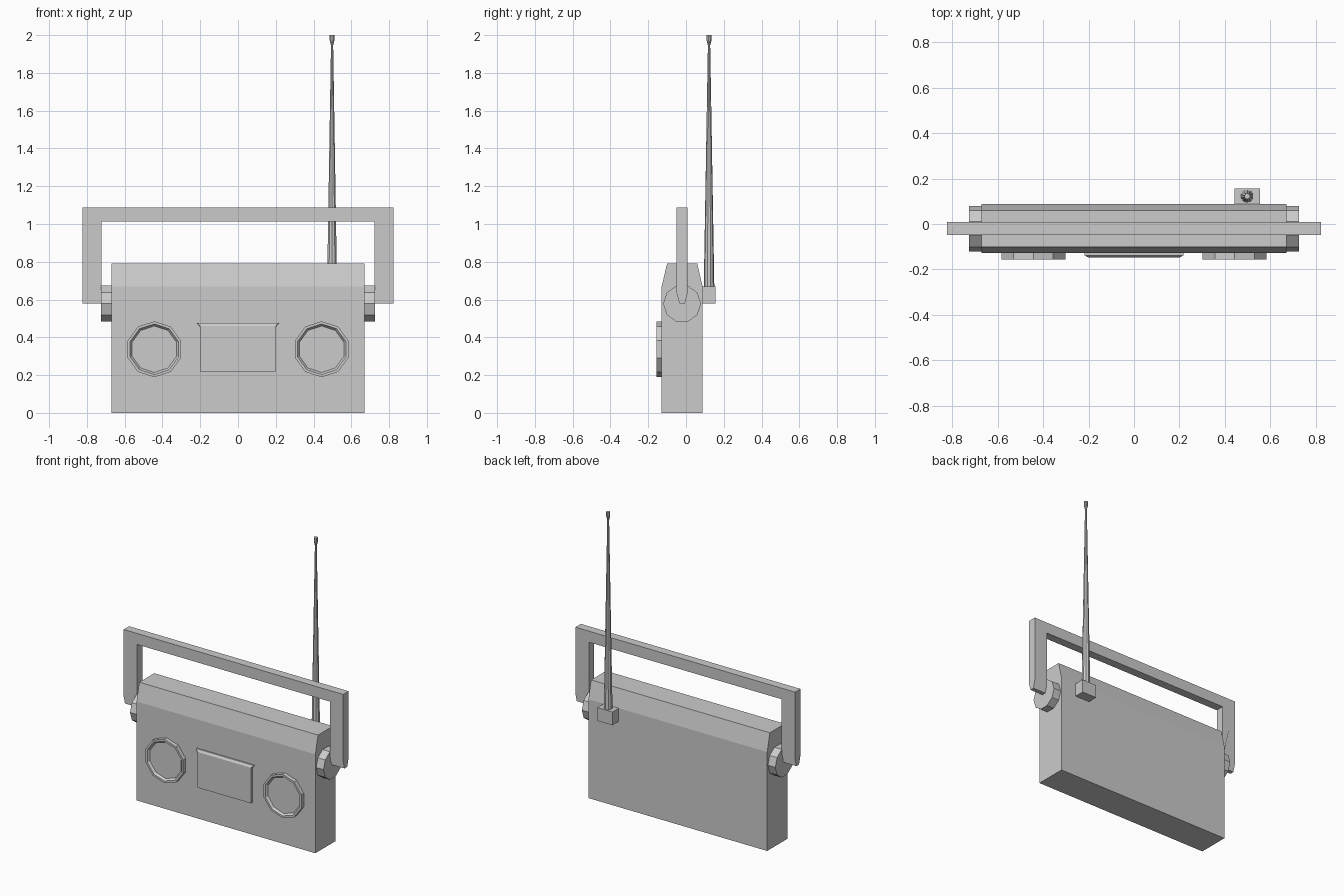
import bpy, bmesh
from math import pi, cos, sin
from mathutils import Matrix

if "Cube" in bpy.data.objects:
    bpy.data.objects.remove(bpy.data.objects["Cube"])

YC = -0.0205  # mid-depth of body, handle and pivots


def finish(name, bm, matrix=Matrix()):
    bmesh.ops.transform(bm, matrix=matrix, verts=bm.verts)
    bmesh.ops.recalc_face_normals(bm, faces=bm.faces)
    me = bpy.data.meshes.new(name)
    bm.to_mesh(me)
    bm.free()
    ob = bpy.data.objects.new(name, me)
    bpy.context.collection.objects.link(ob)
    return ob


def loft(loops):
    """Bridge equal-length point loops and cap both ends."""
    bm = bmesh.new()
    rings = [[bm.verts.new(p) for p in loop] for loop in loops]
    n = len(rings[0])
    for a, b in zip(rings, rings[1:]):
        for i in range(n):
            j = (i + 1) % n
            bm.faces.new((a[i], a[j], b[j], b[i]))
    bm.faces.new(rings[0][::-1])
    bm.faces.new(rings[-1])
    return bm


def turned(name, profile, n, loc, rot=Matrix()):
    """Revolve (radius, height) pairs with n sides; a vertex lies on local y."""
    loops = [[(r * cos(pi / 2 + 2 * pi * i / n), r * sin(pi / 2 + 2 * pi * i / n), h)
              for i in range(n)] for r, h in profile]
    return finish(name, loft(loops), Matrix.Translation(loc) @ rot)


def rect_xz(x_low, x_high, z0, z1, y):
    return [(-x_low, y, z0), (x_low, y, z0), (x_high, y, z1), (-x_high, y, z1)]


# Body: side profile with sloped shoulders
side = [(-0.108, 0), (0.108, 0), (0.108, 0.67), (0.08, 0.79), (-0.08, 0.79), (-0.108, 0.67)]
finish("body", loft([[(x, YC + y, z) for y, z in side] for x in (-0.67, 0.67)]))

# Carry handle: U shape with tapered leg ends
u = [(-0.823, 0.58), (-0.823, 1.087), (0.823, 1.087), (0.823, 0.58),
     (0.723, 0.58), (0.723, 1.012), (-0.723, 1.012), (-0.723, 0.58)]
bm = loft([[(x, YC + y, z) for x, z in u] for y in (-0.029, 0.029)])
bmesh.ops.bisect_plane(bm, geom=bm.verts[:] + bm.edges[:] + bm.faces[:],
                       plane_co=(0, 0, 0.635), plane_no=(0, 0, 1))
for v in bm.verts:
    if v.co.z < 0.6:
        v.co.y = YC + (v.co.y - YC) * 0.5
finish("handle", bm)

# Handle pivots and speakers on both sides
to_x = Matrix.Rotation(pi / 2, 4, 'Y')
to_front = Matrix.Rotation(pi / 2, 4, 'X')
for s, label in ((-1, "left"), (1, "right")):
    turned("handle_pivot_" + label, [(0.1, -0.03), (0.1, 0.03)], 10,
           (s * 0.695, YC, 0.578), to_x)
    turned("speaker_" + label,
           [(0.148, 0.12), (0.148, 0.156), (0.134, 0.156), (0.123, 0.142)], 10,
           (s * 0.443, 0, 0.337), to_front)

# Cassette door and its flared top lip
finish("cassette_door", loft([rect_xz(0.2, 0.2, 0.22, 0.46, y) for y in (-0.12, -0.148)]))
finish("cassette_lip", loft([rect_xz(0.2, 0.217, 0.455, 0.476, -0.12),
                             rect_xz(0.2, 0.217, 0.455, 0.476, -0.138),
                             rect_xz(0.2, 0.2, 0.455, 0.461, -0.148)]))

# Antenna mount, tapered rod and tip
finish("antenna_mount", loft([[(0.443, 0.086, z), (0.554, 0.086, z),
                               (0.554, 0.156, z), (0.443, 0.156, z)] for z in (0.58, 0.67)]))
turned("antenna_rod", [(0.028, 0.66), (0.006, 1.955)], 10, (0.498, 0.122, 0))
turned("antenna_tip", [(0.007, 1.948), (0.013, 1.972), (0.013, 2.0)], 10, (0.498, 0.122, 0))
